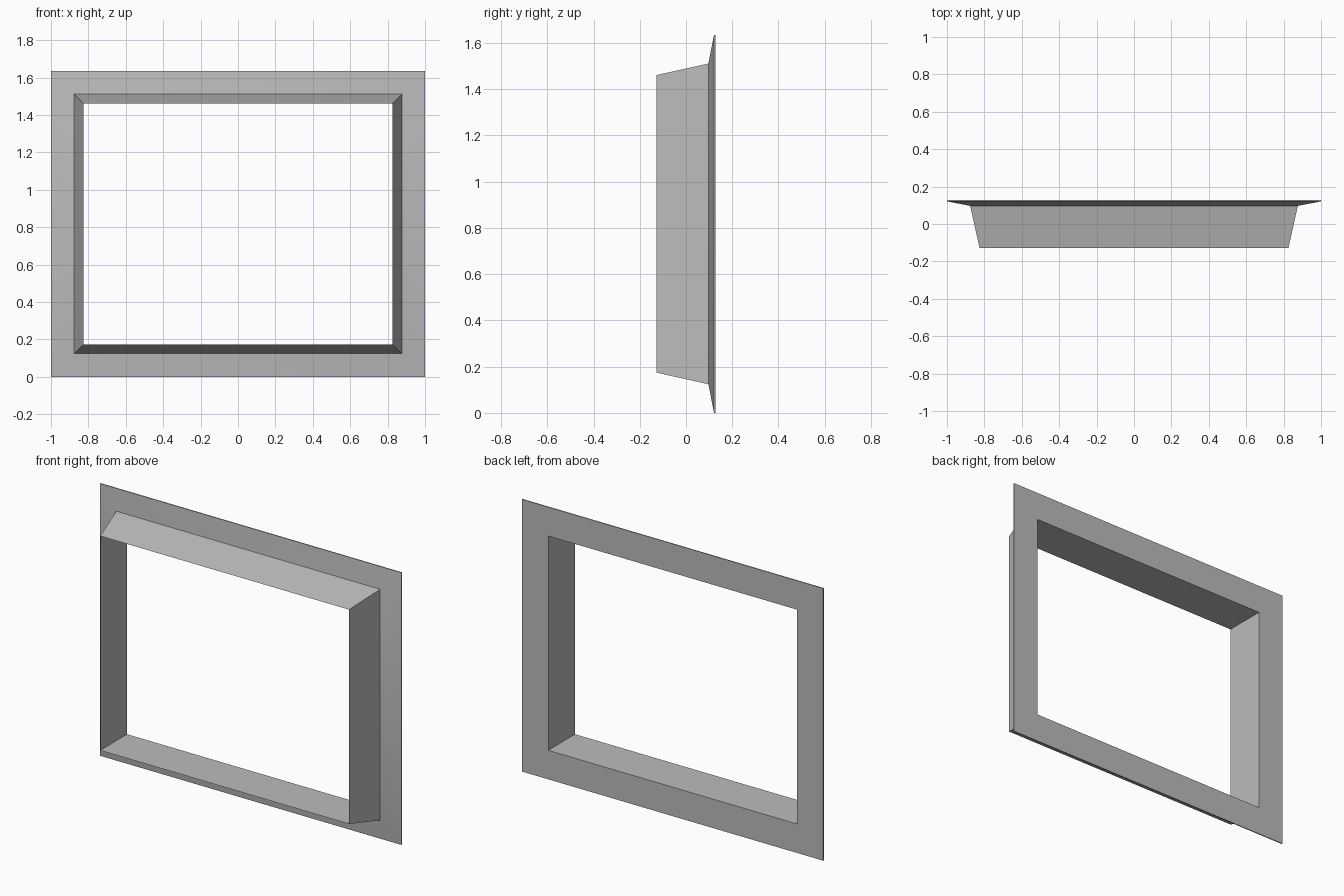
import bpy, bmesh, math

cube = bpy.data.objects.get("Cube")
if cube:
    bpy.data.objects.remove(cube, do_unlink=True)

HALF_W, HEIGHT = 1.0, 1.635

# Cross-section of the frame: (inset from the outer edge, depth y)
SECTION = [
    (0.0, 0.127),     # back outer edge
    (0.0, 0.121),     # thin lip
    (0.124, 0.097),   # foot of the sloped flange
    (0.174, -0.127),  # front rim of the tapered casing
    (0.174, 0.127),   # back of the straight opening
]


def mitred_frame(name, section, material):
    """Sweep a closed section round a rectangle with mitred corners."""
    bm = bmesh.new()
    rings = []
    for inset, y in section:
        x, low, high = HALF_W - inset, inset, HEIGHT - inset
        corners = [(-x, low), (x, low), (x, high), (-x, high)]
        rings.append([bm.verts.new((cx, y, cz)) for cx, cz in corners])
    for i, ring in enumerate(rings):
        following = rings[(i + 1) % len(rings)]
        for j in range(4):
            k = (j + 1) % 4
            bm.faces.new((ring[j], ring[k], following[k], following[j]))
    bmesh.ops.recalc_face_normals(bm, faces=bm.faces)
    mesh = bpy.data.meshes.new(name)
    bm.to_mesh(mesh)
    bm.free()
    mesh.materials.append(material)
    obj = bpy.data.objects.new(name, mesh)
    bpy.context.collection.objects.link(obj)
    return obj


# Plain grey material
grey = bpy.data.materials.new("plain grey")
grey.use_nodes = True
colour = (0.5, 0.5, 0.5, 1.0)
grey.diffuse_color = colour
grey.node_tree.nodes["Principled BSDF"].inputs["Base Color"].default_value = colour

# Window frame, softly shaded across the flange mitres
frame = mitred_frame("window_frame", SECTION, grey)
bpy.ops.object.select_all(action="DESELECT")
frame.select_set(True)
bpy.context.view_layer.objects.active = frame
bpy.ops.object.shade_smooth_by_angle(angle=math.radians(30))
